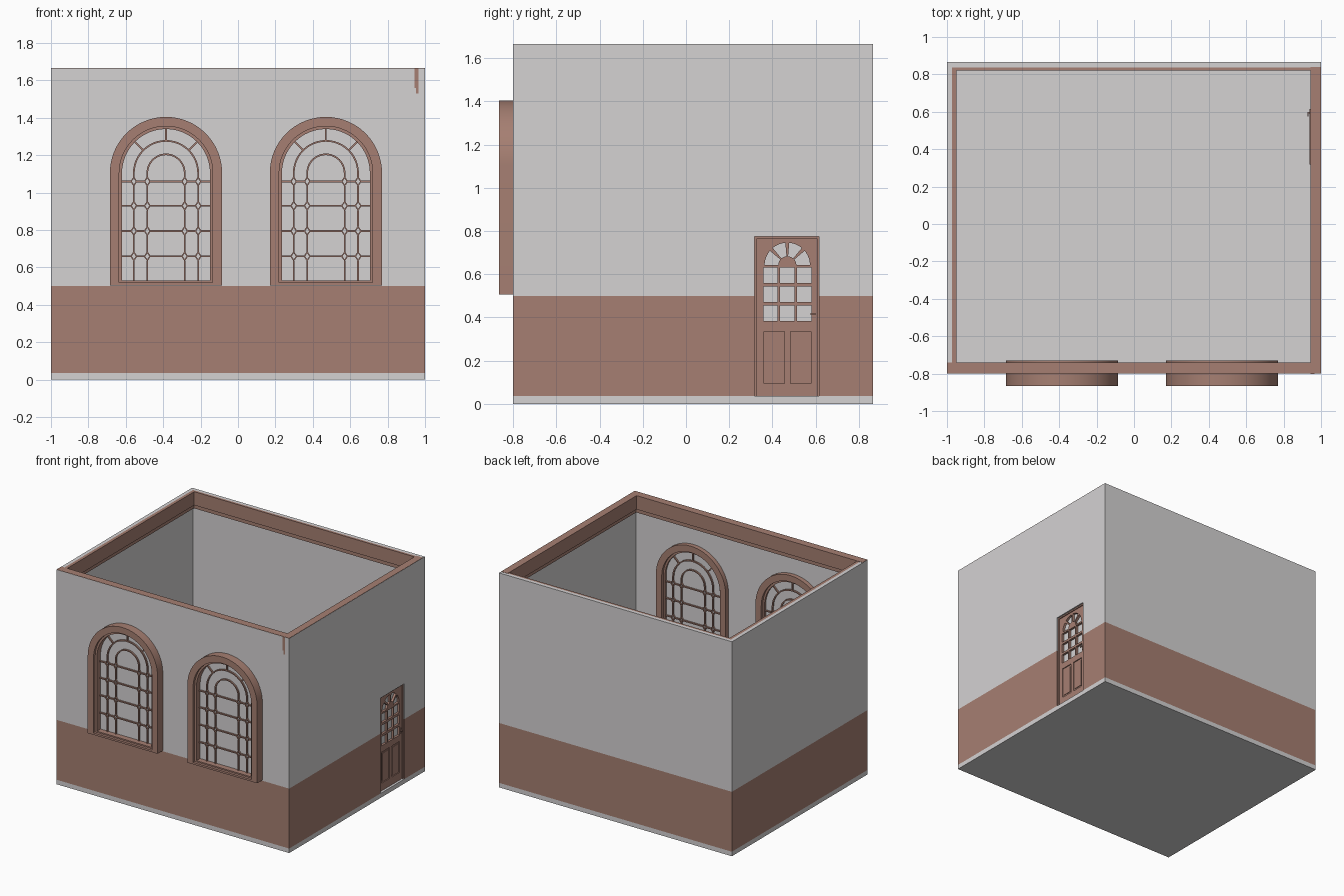
import bpy, bmesh, math
from mathutils import Matrix, Vector

if "Cube" in bpy.data.objects:
    bpy.data.objects.remove(bpy.data.objects["Cube"])


def material(name, rgb):
    m = bpy.data.materials.new(name)
    m.diffuse_color = (*rgb, 1)
    m.use_nodes = True
    m.node_tree.nodes["Principled BSDF"].inputs["Base Color"].default_value = m.diffuse_color
    return m


GREY = material("pale grey plaster", (0.66, 0.645, 0.65))
BROWN = material("reddish brown wood", (0.38, 0.212, 0.168))

# Local (u, v, depth) to world: front plane uses x, z, -y; side plane uses y, z, x
FRONT = Matrix(((1, 0, 0, 0), (0, 0, -1, 0), (0, 1, 0, 0), (0, 0, 0, 1)))
SIDE = Matrix(((0, 0, 1, 0), (1, 0, 0, 0), (0, 1, 0, 0), (0, 0, 0, 1)))


def finish(name, bm, mat):
    bmesh.ops.recalc_face_normals(bm, faces=bm.faces)
    me = bpy.data.meshes.new(name)
    bm.to_mesh(me)
    bm.free()
    me.materials.append(mat)
    me.shade_smooth()
    me.set_sharp_from_angle(angle=math.radians(30))
    ob = bpy.data.objects.new(name, me)
    bpy.context.collection.objects.link(ob)
    return ob


def box(name, lo, hi, mat):
    bm = bmesh.new()
    bmesh.ops.create_cube(bm, size=1)
    lo, hi = Vector(lo), Vector(hi)
    for v in bm.verts:
        v.co = (lo + hi) / 2 + v.co * (hi - lo)
    return finish(name, bm, mat)


def plates(name, shapes, plane, pos, thick, mat):
    """Extruded flat shapes; each shape is an outline followed by its holes."""
    bm = bmesh.new()
    for loops in shapes:
        cu = bpy.data.curves.new("outline", 'CURVE')
        cu.dimensions = '2D'
        cu.fill_mode = 'BOTH'
        cu.extrude = thick / 2
        for loop in loops:
            sp = cu.splines.new('POLY')
            sp.points.add(len(loop) - 1)
            for p, (u, v) in zip(sp.points, loop):
                p.co = (u, v, 0, 1)
            sp.use_cyclic_u = True
        tmp = bpy.data.objects.new("outline", cu)
        me = bpy.data.meshes.new_from_object(tmp)
        bm.from_mesh(me)
        bpy.data.objects.remove(tmp)
        bpy.data.meshes.remove(me)
        bpy.data.curves.remove(cu)
    bmesh.ops.remove_doubles(bm, verts=bm.verts, dist=1e-5)
    shift = Matrix.Translation((0, pos, 0) if plane is FRONT else (pos, 0, 0))
    bm.transform(shift @ plane)
    return finish(name, bm, mat)


def rect(u0, v0, u1, v1):
    return [(u0, v0), (u1, v0), (u1, v1), (u0, v1)]


def arc(u, v, r, a0, a1, n):
    steps = [math.radians(a0 + (a1 - a0) * i / n) for i in range(n + 1)]
    return [(u + r * math.cos(a), v + r * math.sin(a)) for a in steps]


def band(u, v, r0, r1, a0, a1, n=24):
    return arc(u, v, r1, a0, a1, n) + arc(u, v, r0, a1, a0, n)


def arched(u, bottom, spring, r):
    return [(u - r, bottom), (u + r, bottom)] + arc(u, spring, r, 0, 180, 32)


# Room shell
Y0, Y1, BASE, DADO, TOP = -0.80, 0.865, 0.035, 0.5, 1.665
T, TB = 0.035, 0.027
D0, D1, DT = 0.318, 0.615, 0.775          # door opening
box("floor", (-1, Y0, 0), (1, Y1, BASE), GREY)
for label, z0, z1, mat in (("dado", BASE, DADO, BROWN), ("wall", DADO, TOP, GREY)):
    box("front_" + label, (-1, Y0, z0), (1, Y0 + T, z1), mat)
    box("back_" + label, (-1, Y1 - TB, z0), (1, Y1, z1), mat)
    box("left_" + label, (-1, Y0 + T, z0), (-1 + TB, Y1 - TB, z1), mat)
a, b = Y0 + T, Y1 - TB
plates("right_dado", [[rect(a, BASE, D0, DADO)], [rect(D1, BASE, b, DADO)]],
       SIDE, 1 - T / 2, T, BROWN)
plates("right_wall", [[[(a, DADO), (D0, DADO), (D0, DT), (D1, DT), (D1, DADO),
                        (b, DADO), (b, TOP), (a, TOP)]]], SIDE, 1 - T / 2, T, GREY)

# Stepped cornice round the inside of the wall tops
for label, z0, z1, inset in (("upper", 1.56, TOP, 0.0), ("lower", 1.53, 1.56, 0.01)):
    x0, x1, y0, y1 = -0.95 - inset, 0.943 + inset, -0.74 - inset, 0.82 + inset
    box("front_cornice_" + label, (-0.974, Y0 + T, z0), (0.965, y0, z1), BROWN)
    box("back_cornice_" + label, (-0.974, y1, z0), (0.965, b, z1), BROWN)
    box("left_cornice_" + label, (-0.974, y0, z0), (x0, y1, z1), BROWN)
    box("right_cornice_" + label, (x1, Y0 - 0.001, z0), (0.965, y1, z1), BROWN)
box("front_wall_cap", (-0.999, -0.799, TOP - 0.003), (0.999, -0.74, TOP + 0.002), BROWN)
box("right_wall_cap", (0.943, -0.799, TOP - 0.003), (0.999, 0.84, TOP + 0.002), BROWN)

# Arched windows: frame, inner sash and glazing bars, showing on both wall faces
C, SPRING, MID = -0.385, 1.105, -0.7975
outer = arched(C, 0.505, SPRING, 0.30)
rebate = arched(C, 0.52, SPRING, 0.25)
opening = arched(C, 0.53, SPRING, 0.235)
W, DW, DH = 0.0045, 0.019, 0.028
columns = [C - 0.172, C - 0.10, C + 0.10, C + 0.172]
rows = [0.66, 0.795, 0.93, 1.06]
bars = []
for u in columns:
    ends = [0.53] + [z for r in rows for z in (r - DH + 0.004, r + DH - 0.004)] + [SPRING]
    bars += [[rect(u - W, p, u + W, q)] for p, q in zip(ends[::2], ends[1::2])]
for z in rows:
    ends = [C - 0.235] + [x for u in columns for x in (u - DW + 0.004, u + DW - 0.004)] + [C + 0.235]
    bars += [[rect(p, z - W, q, z + W)] for p, q in zip(ends[::2], ends[1::2])]
    for u in columns:
        bars.append([[(u + s * DW * i, z + s * DH * j) for i, j in
                      ((1, 0), (0, 1), (-1, 0), (0, -1))] for s in (1, 0.58)])
for r in (0.10, 0.172):
    bars.append([band(C, SPRING, r - W, r + W, 0, 180)])
for ang in (45, 90, 135):
    d = Vector((math.cos(math.radians(ang)), math.sin(math.radians(ang))))
    n, c = Vector((-d.y, d.x)) * W, Vector((C, SPRING))
    bars.append([[tuple(c + d * r + n * s) for r, s in
                  ((0.172, -1), (0.237, -1), (0.237, 1), (0.172, 1))]])
parts = [plates("window_frame_left", [[outer, rebate]], FRONT, MID, 0.135, BROWN),
         plates("window_sash_left", [[rebate, opening]], FRONT, MID, 0.095, BROWN),
         plates("window_bars_left", bars, FRONT, Y0 + T / 2, T + 0.024, BROWN)]
for p in parts:
    twin = bpy.data.objects.new(p.name.replace("left", "right"), p.data)
    twin.location.x = 0.855
    bpy.context.collection.objects.link(twin)

# Door: jambs, leaf with pane openings, glass, lower panels
DX = 0.962
leaf = [(D0 + 0.01, BASE), (D1 - 0.008, BASE), (D1 - 0.008, DT - 0.01), (D0 + 0.01, DT - 0.01)]
plates("door_jambs", [[[(D0, BASE), leaf[0], leaf[3], leaf[2], leaf[1], (D1, BASE),
                        (D1, DT), (D0, DT)]]], SIDE, DX + 0.002, 0.05, BROWN)
holes = [rect(u, z, u + 0.066, z + 0.07) for u in (0.358, 0.436, 0.514)
         for z in (0.384, 0.472, 0.56)]
for k in range(4):
    pad = 5
    holes.append(band(0.469, 0.641, 0.042, 0.105, k * 45 + (pad if k else 1),
                      (k + 1) * 45 - (pad if k < 3 else 1), 6))
panels = [(0.36, 0.095, 0.455, 0.335), (0.485, 0.095, 0.578, 0.335)]
plates("door_leaf", [[leaf] + holes + [rect(*p) for p in panels]], SIDE, DX, 0.04, BROWN)
plates("door_glass", [[rect(0.35, 0.375, 0.588, 0.755)]], SIDE, DX, 0.006, GREY)
plates("door_panels", [[rect(*p)] for p in panels], SIDE, DX, 0.026, BROWN)
plates("door_panel_fields", [[rect(p[0] + 0.012, p[1] + 0.014, p[2] - 0.012, p[3] - 0.014)]
                             for p in panels], SIDE, DX, 0.035, BROWN)

# Door handle: spindle with a lever and a back plate on each side
box("handle_spindle", (0.927, 0.591, 0.412), (0.998, 0.599, 0.42), BROWN)
for side, x in (("inner", 0.927), ("outer", 0.992)):
    box("handle_lever_" + side, (x, 0.576, 0.412), (x + 0.006, 0.599, 0.42), BROWN)
for side, x in (("inner", 0.938), ("outer", 0.981)):
    box("handle_plate_" + side, (x, 0.589, 0.395), (x + 0.005, 0.601, 0.437), BROWN)
